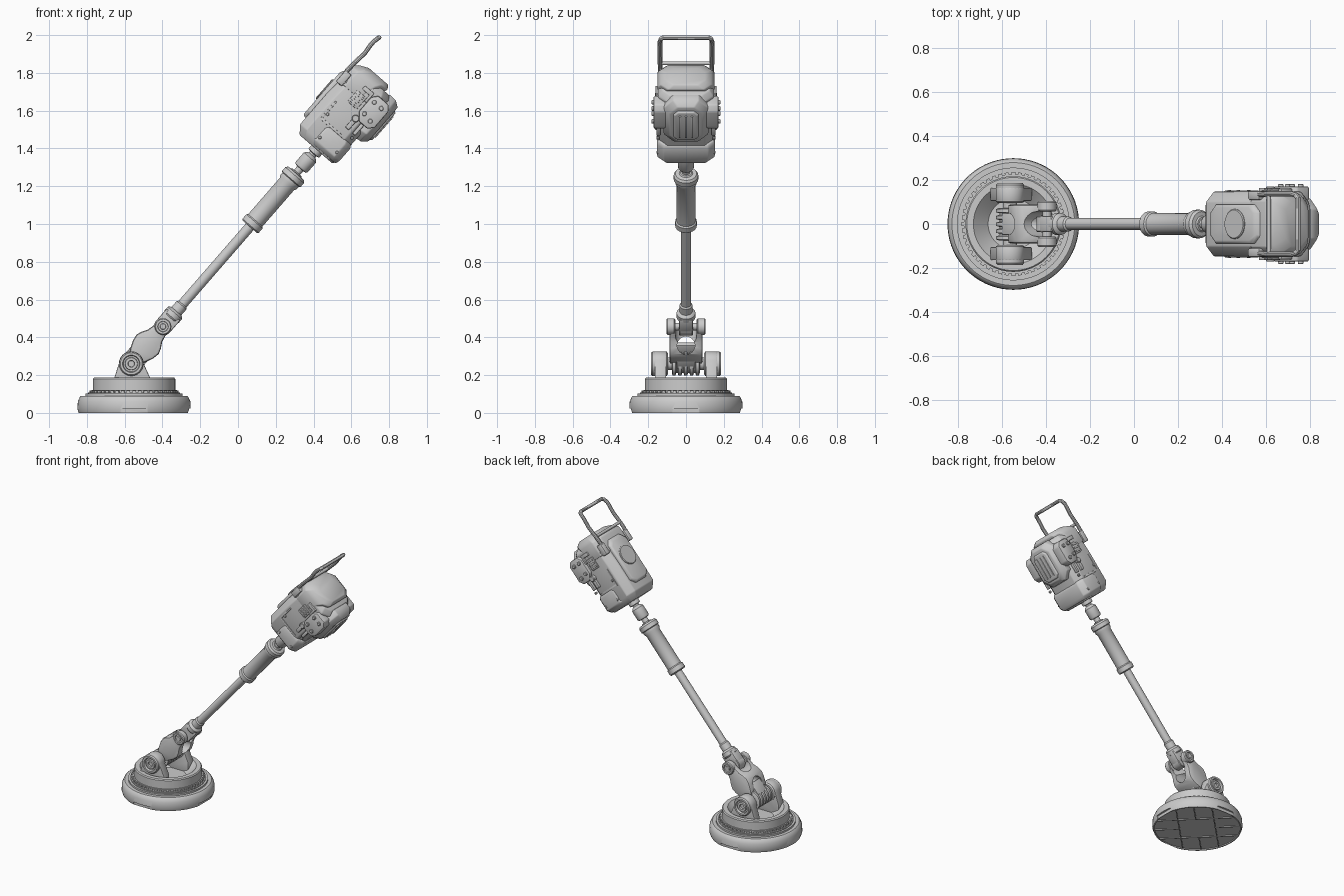
import bpy, bmesh
from math import radians, cos, sin, pi
from mathutils import Matrix, Vector

if "Cube" in bpy.data.objects:
    bpy.data.objects.remove(bpy.data.objects["Cube"])

R = Matrix.Rotation
T = Matrix.Translation
ALONG_Y = R(radians(-90), 4, 'X')                        # lathe axis -> y
ARM = T((-0.397, 0, 0.457)) @ R(radians(-49), 4, 'Y')    # local x runs up the pole
SHAFT = ARM @ R(radians(90), 4, 'Y')                     # local z runs up the pole, x points under the motor
BASE = T((-0.55, 0, 0))


def finish(bm, name, mat, bevel=0):
    bmesh.ops.remove_doubles(bm, verts=bm.verts, dist=1e-5)
    bm.transform(mat)
    bmesh.ops.recalc_face_normals(bm, faces=bm.faces)
    me = bpy.data.meshes.new(name)
    bm.to_mesh(me)
    bm.free()
    ob = bpy.data.objects.new(name, me)
    bpy.context.collection.objects.link(ob)
    if bevel:
        m = ob.modifiers.new("bevel", 'BEVEL')
        m.width, m.segments, m.limit_method, m.angle_limit = bevel, 2, 'ANGLE', radians(35)
        apply(ob, m)
    return ob


def apply(ob, mod):
    bpy.context.view_layer.objects.active = ob
    bpy.ops.object.modifier_apply(modifier=mod.name)


def lathe(name, prof, mat, segs=40):
    bm = bmesh.new()
    vs = [bm.verts.new((r, 0, z)) for r, z in prof]
    es = [bm.edges.new(p) for p in zip(vs, vs[1:])]
    bmesh.ops.spin(bm, geom=vs + es, axis=(0, 0, 1), cent=(0, 0, 0), angle=2 * pi, steps=segs)
    return finish(bm, name, mat)


def cyl(name, r, z0, z1, mat, segs=32, c=0.004):
    return lathe(name, [(0, z0), (r - c, z0), (r, z0 + c), (r, z1 - c), (r - c, z1), (0, z1)], mat, segs)


def prism(name, pts, y0, y1, mat, bevel=0.005):
    bm = bmesh.new()
    f = bm.faces.new([bm.verts.new((a, y0, b)) for a, b in pts])
    g = bmesh.ops.extrude_face_region(bm, geom=[f])['geom']
    bmesh.ops.translate(bm, verts=[v for v in g if isinstance(v, bmesh.types.BMVert)], vec=(0, y1 - y0, 0))
    return finish(bm, name, mat, bevel)


def box(name, x, y, z, mat, bevel=0.005):
    return prism(name, [(x[0], z[0]), (x[1], z[0]), (x[1], z[1]), (x[0], z[1])], y[0], y[1], mat, bevel)


def loft(name, sections, mat, bevel=0.006):
    # chamfered-rectangle sections: (x, half width, low, high, chamfer)
    bm = bmesh.new()
    rings = []
    for x, w, lo, hi, c in sections:
        pts = [(-w, lo + c), (-w + c, lo), (w - c, lo), (w, lo + c), (w, hi - c), (w - c, hi), (-w + c, hi), (-w, hi - c)]
        rings.append([bm.verts.new((x, a, b)) for a, b in pts])
    for p, q in zip(rings, rings[1:]):
        for i in range(8):
            bm.faces.new((p[i], p[(i + 1) % 8], q[(i + 1) % 8], q[i]))
    bm.faces.new(rings[0])
    bm.faces.new(rings[-1])
    return finish(bm, name, mat, bevel)


def cut(ob, *cutters):
    for c in cutters:
        m = ob.modifiers.new("cut", 'BOOLEAN')
        m.operation, m.object, m.solver = 'DIFFERENCE', c, 'EXACT'
        apply(ob, m)
        bpy.data.objects.remove(c)


# round base with hollow top, skirt notches, teeth and sole ribs
base = lathe("base", [(0, .008), (.285, .008), (.285, 0), (.293, 0), (.30, .02), (.298, .06), (.287, .085), (.28, .09),
                      (.257, .09), (.257, .102), (.243, .102), (.243, .108), (.226, .108), (.226, .122), (.218, .122),
                      (.218, .18), (.212, .187), (.182, .187), (.175, .18), (.115, .12), (0, .12)], BASE, 72)
cut(base, *[box("notch", (.285, .33), (-.07, .07), (-.02, .022), BASE @ R(i * pi / 2, 4, 'Z'), 0) for i in range(4)])
for i in range(48):
    box("base_tooth", (.222, .236), (-.009, .009), (.1, .119), BASE @ R(i * pi / 24, 4, 'Z'), 0)
for a in (45, 135):
    for off in (-.12, .0, .12):
        h = (.285 ** 2 - off ** 2) ** .5
        for lo, hi in ((-h, h),) if off else ((-h, -.12), (.12, h)):
            box("sole_rib", (lo, hi), (off - .004, off + .004), (.002, .01), BASE @ R(radians(a), 4, 'Z'), 0)

# lugs, bearings and pivot on the base
PIV = T((-.565, 0, .26))
arc = [(.066 * cos(radians(a)), .066 * sin(radians(a))) for a in range(0, 181, 15)]
outline = [(.1, -.145), (.1, -.075)] + arc + [(-.09, -.075), (-.09, -.145)]
for s in (-1, 1):
    prism("base_lug", outline, s * .105, s * .165, PIV, .006)
    lathe("lug_bearing", [(0, .095), (.055, .095), (.064, .102), (.064, .178), (.058, .186), (.046, .186), (.042, .172),
                          (.034, .172), (.032, .182), (.018, .182), (.016, .17), (0, .17)], PIV @ R(s * radians(-90), 4, 'X'))
cyl("lower_pivot_pin", .032, -.12, .12, PIV @ ALONG_Y)
ribs = [(0, -.075)]
for i in range(5):
    y = -.075 + i * .031
    ribs += [(.048, y), (.063, y + .004), (.063, y + .019), (.048, y + .024)]
lathe("ribbed_roller", ribs + [(0, .075)], PIV @ ALONG_Y)

# saddle link between the two pivots
side = [(-.235, .035), (-.2, .055), (-.16, .072), (-.125, .078), (-.095, .068), (-.065, .05), (-.03, .042), (.0, .04), (.03, .028)]
link = prism("saddle_link", side + [(a, -b) for a, b in reversed(side)], -.088, .088, ARM, .014)
cut(link,
    cyl("fork_cut", .056, -.2, .2, ARM @ T((-.03, 0, 0))),
    box("fork_slot", (-.03, .1), (-.056, .056), (-.2, .2), ARM, 0),
    cyl("window_cut", .047, -.3, .3, T((-.482, 0, .357)) @ R(radians(90), 4, 'Y')),
    cyl("roller_cut", .069, -.078, .078, PIV @ ALONG_Y))
box("link_tongue", (-.25, -.16), (-.05, .05), (-.058, -.03), ARM)
box("link_tongue", (-.25, -.16), (-.05, .05), (.03, .058), ARM)

# upper pivot
for s in (-1, 1):
    lathe("upper_pivot_boss", [(0, .058), (.04, .058), (.044, .063), (.044, .098), (.039, .104), (.028, .104), (.026, .096),
                               (.016, .096), (.014, .102), (0, .102)], ARM @ R(s * radians(-90), 4, 'X'))
cyl("upper_pivot_pin", .02, -.07, .07, ARM @ ALONG_Y)
cyl("pole_knuckle", .048, -.036, .036, ARM @ ALONG_Y)
box("pole_knuckle_block", (0, .085), (-.036, .036), (-.048, .048), ARM, .008)

# pole, grip and coupling
lathe("pole", [(0, .06), (.044, .06), (.05, .068), (.05, .095), (.044, .103), (.034, .108), (.034, .15), (.027, .158),
               (.027, .72), (0, .72)], SHAFT)
lathe("grip", [(0, .7), (.05, .7), (.057, .707), (.057, .738), (.05, .745), (.05, 1.0), (.057, 1.012), (.057, 1.03),
               (.065, 1.035), (.065, 1.062), (.056, 1.074), (.036, 1.076), (.03, 1.082), (0, 1.082)], SHAFT)
lathe("motor_coupling", [(0, 1.07), (.021, 1.07), (.021, 1.108), (.036, 1.11), (.042, 1.12), (.042, 1.185), (.03, 1.2),
                         (.022, 1.203), (.022, 1.212), (.037, 1.216), (.037, 1.25), (0, 1.25)], SHAFT)

# motor housing
loft("motor_housing", [(1.24, .118, -.112, .12, .03), (1.285, .147, -.12, .155, .045), (1.5, .147, -.122, .155, .045),
                       (1.68, .147, -.12, .145, .045), (1.71, .125, -.1, .12, .04)], ARM)
loft("front_shell", [(1.25, .128, -.122, .06, .03), (1.275, .153, -.13, .07, .035), (1.36, .153, -.13, .07, .035),
                     (1.38, .146, -.118, .05, .03)], ARM)
loft("rear_cap", [(1.59, .15, -.03, .155, .045), (1.695, .15, -.06, .152, .045), (1.725, .135, -.075, .125, .04),
                  (1.748, .1, -.06, .075, .035)], ARM)
loft("top_plate", [(-.176, .08, 1.34, 1.63, .03), (-.166, .09, 1.33, 1.65, .035), (-.13, .09, 1.32, 1.67, .035)], SHAFT)
cyl("filler_cap", .068, .16, .184, ARM @ T((1.51, 0, 0)))

# battery pack underneath
loft("battery", [(.1, .118, 1.42, 1.715, .05), (.145, .118, 1.425, 1.712, .05), (.177, .088, 1.45, 1.69, .045)], SHAFT)
loft("battery_latch_panel", [(.17, .07, 1.46, 1.67, .025), (.188, .06, 1.47, 1.66, .02)], SHAFT, .003)
for i in (-1, 0, 1):
    box("battery_rib", (.18, .194), (i * .032 - .006, i * .032 + .006), (1.49, 1.64), SHAFT, .002)

# fittings on both flanks
for s in (-1, 1):
    def flank(name, x, z, depth, bevel=.004):
        box(name, x, (s * .135, s * (.147 + depth)), z, ARM, bevel)

    prism("battery_clamp", [(1.5, -.13), (1.53, -.155), (1.64, -.155), (1.67, -.13), (1.67, -.06), (1.64, -.035),
                            (1.54, -.035), (1.5, -.07)], s * .09, s * .172, ARM, .008)
    for x, z in ((1.54, -.115), (1.63, -.115), (1.63, -.065), (1.55, -.065)):
        cyl("clamp_bolt", .013, .165, .182, ARM @ T((x, 0, z)) @ R(s * radians(-90), 4, 'X'), 12, .003)
    for x, z in ((1.3, .03), (1.3, -.09), (1.41, -.1), (1.42, .08)):
        cyl("housing_screw", .009, .14, .156, ARM @ T((x, 0, z)) @ R(s * radians(-90), 4, 'X'), 10, .003)
    flank("vent_frame", (1.54, 1.62), (-.02, .045), .008)
    for i in range(3):
        flank("vent_slat", (1.55 + i * .024, 1.562 + i * .024), (-.012, .037), .016, .002)
    flank("seam_strip", (1.38, 1.5), (.085, .095), .005, .002)
    flank("seam_strip", (1.375, 1.388), (-.06, .095), .005, .002)
    flank("switch_lever", (1.43, 1.5), (-.06, -.035), .018)
    cyl("switch_knob", .02, .14, .172, ARM @ T((1.5, 0, -.047)) @ R(s * radians(-90), 4, 'X'), 20)
    flank("side_hook", (1.64, 1.665), (-.03, .03), .014)
    flank("side_hook", (1.6, 1.665), (-.035, -.02), .014)
    flank("battery_catch", (1.43, 1.5), (-.105, -.085), .01)
    box("handle_mount", (1.58, 1.66), (s * .11, s * .15), (.12, .162), ARM, .008)

# carrying loop
half = [(.572, .134, 1.735), (.566, .134, 1.78), (.575, .135, 1.81), (.603, .137, 1.84), (.672, .138, 1.905),
        (.7, .138, 1.945), (.718, .138, 1.966), (.738, .132, 1.981), (.747, .118, 1.987)]
path = half + [(x, -y, z) for x, y, z in reversed(half)]
cu = bpy.data.curves.new("carry_loop", 'CURVE')
cu.dimensions, cu.bevel_depth, cu.bevel_resolution, cu.use_fill_caps = '3D', .0125, 3, True
sp = cu.splines.new('POLY')
sp.points.add(len(path) - 1)
for p, co in zip(sp.points, path):
    p.co = (*co, 1)
loop = bpy.data.objects.new("carry_loop", cu)
bpy.context.collection.objects.link(loop)
cyl("carry_loop_crossbar", .01, -.135, .135, T((.615, 0, 1.851)) @ ALONG_Y, 14, .002)

# smooth shading with sharp edges kept
bpy.ops.object.select_all(action='DESELECT')
loop.select_set(True)
bpy.context.view_layer.objects.active = loop
bpy.ops.object.convert(target='MESH')
bpy.ops.object.select_all(action='SELECT')
bpy.ops.object.shade_smooth_by_angle(angle=radians(32))
